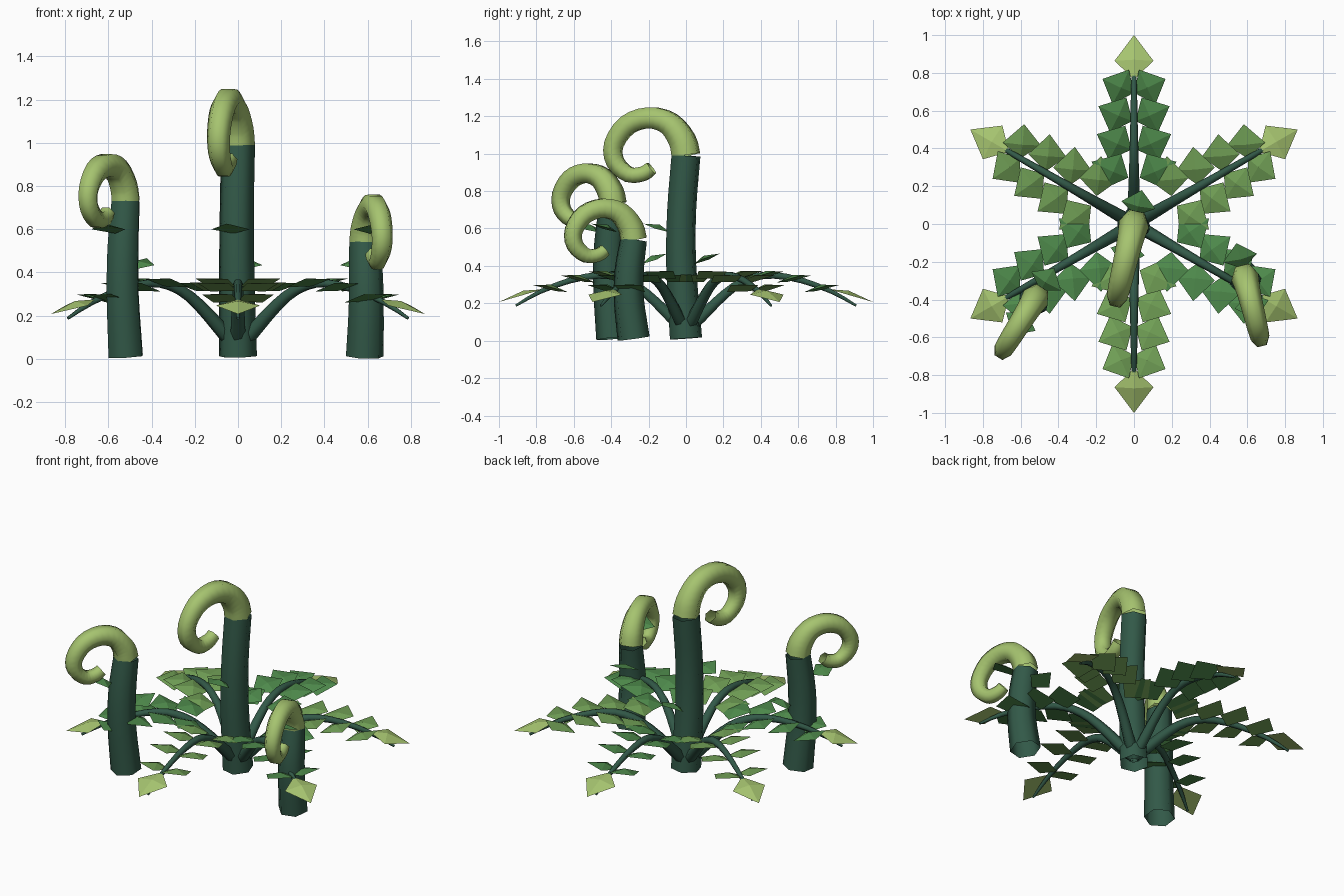
import bpy, bmesh, math
from mathutils import Vector

if "Cube" in bpy.data.objects:
    bpy.data.objects.remove(bpy.data.objects["Cube"])

def mat(name, rgb):
    m = bpy.data.materials.new(name)
    m.diffuse_color = (*rgb, 1)
    m.use_nodes = True
    m.node_tree.nodes["Principled BSDF"].inputs["Base Color"].default_value = m.diffuse_color
    return m

DARK = mat("stem_green", (0.032, 0.10, 0.065))
LIME = mat("young_lime", (0.38, 0.55, 0.16))
MID = mat("leaf_green", (0.075, 0.25, 0.07))
LIGHT = mat("leaf_light_green", (0.16, 0.34, 0.09))
UP = Vector((0, 0, 1))

def finish(bm, name, material):
    me = bpy.data.meshes.new(name)
    bm.to_mesh(me)
    bm.free()
    me.materials.append(material)
    ob = bpy.data.objects.new(name, me)
    bpy.context.collection.objects.link(ob)
    return ob

def smooth_path(pts, steps):
    """Catmull-Rom through (u, v, radius) points."""
    p = [Vector(q) for q in pts]
    p = [2 * p[0] - p[1]] + p + [2 * p[-1] - p[-2]]
    out = []
    for i in range(1, len(p) - 2):
        a, b, c, d = p[i - 1:i + 3]
        for k in range(steps):
            t = k / steps
            out.append(0.5 * (2 * b + (c - a) * t + (2 * a - 5 * b + 4 * c - d) * t * t
                              + (3 * b - a - 3 * c + d) * t ** 3))
    return out + [p[-2]]

def tube(name, origin, heading, pts, material, steps=3, sides=6):
    """Sweep an open-ended polygon along a path in the vertical plane through heading."""
    h = Vector((math.cos(heading), math.sin(heading), 0))
    n = UP.cross(h)
    path = smooth_path(pts, steps)
    bm = bmesh.new()
    rings = []
    for i, q in enumerate(path):
        d = path[min(i + 1, len(path) - 1)] - path[max(i - 1, 0)]
        t = (h * d.x + UP * d.y).normalized()
        w = t.cross(n)
        c = Vector(origin) + h * q.x + UP * q.y
        rings.append([bm.verts.new(c + q.z * (n * math.cos(a) + w * math.sin(a)))
                      for a in (2 * math.pi * k / sides for k in range(sides))])
    for r0, r1 in zip(rings, rings[1:]):
        for k in range(sides):
            j = (k + 1) % sides
            bm.faces.new((r0[k], r0[j], r1[j], r1[k])).smooth = True
    return finish(bm, name, material)

def leaf(bm, base, along, up, length, half, rise=0.022):
    """Kite-shaped leaflet: four facets around a raised centre, flat underside."""
    along = along.normalized()
    side = up.cross(along).normalized()
    up = along.cross(side)
    mid = base + along * length * 0.42
    ring = [bm.verts.new(v) for v in
            (base, mid - side * half, base + along * length, mid + side * half)]
    top = bm.verts.new(mid + up * rise)
    for k in range(4):
        bm.faces.new((ring[k], ring[(k + 1) % 4], top))
    bm.faces.new(ring[::-1])

# curled young shoots: (distance along heading, height, radius)
CURL = [(0, 0, .08), (.02, .08, .077), (.09, .168, .069), (.2, .198, .064),
        (.315, .16, .06), (.388, .06, .055), (.38, -.035, .052), (.307, -.1, .047),
        (.23, -.095, .044), (.185, -.065, .04)]
SHOOTS = [("tall", (0, 0), -103, .99, 1.02), ("left", (-.52, -.39), -122, .73, .84),
          ("right", (.587, -.28), -76, .54, .85)]
for label, (x, y), deg, height, s in SHOOTS:
    a = math.radians(deg)
    o = (x, y, 0)
    k = 0.5 + s / 2
    tube(f"{label}_shoot_stem", o, a,
         [(0, .012, .09), (.026, height * .4, .084), (.024, height * .7, .081),
          (0, height, .08 * k)], DARK)
    tube(f"{label}_shoot_curl", o, a,
         [(u * s, height + v * s, r * k) for u, v, r in CURL], LIME)
    # two small leaves on each shoot
    bm = bmesh.new()
    for z, turn, out, lift in ((.58, 0, .09, .32), (.41, math.pi, .045, .4)):
        d = Vector((math.cos(a + turn), math.sin(a + turn), 0))
        leaf(bm, Vector((x, y, z)) + d * out, d + UP * lift, UP, .15, .092)
    finish(bm, f"{label}_shoot_leaves", MID)

# six arching fronds
RIB = [(0, .055, .036), (.08, .125, .034), (.16, .205, .031), (.26, .29, .027),
       (.36, .338, .024), (.47, .35, .021), (.62, .322, .018), (.78, .262, .014),
       (.91, .187, .007)]
# leaflet pairs: (radius of base, height, lateral start, length)
PAIRS = [(.245, .315, .03, .215), (.395, .335, .012, .205),
         (.545, .315, .008, .2), (.695, .265, .0, .185)]
for i in range(6):
    a = math.radians(90 - 60 * i)
    h = Vector((math.cos(a), math.sin(a), 0))
    n = UP.cross(h)
    tube(f"frond_rib_{i + 1}", (0, 0, 0), a, RIB, DARK, steps=2)
    bm = bmesh.new()
    t = (h + UP * .2).normalized()
    for r, z, off, length in PAIRS:
        for sgn in (-1, 1):
            lat = n * sgn
            d = t * math.sin(math.radians(24)) + lat * math.cos(math.radians(24)) + UP * .1
            leaf(bm, h * r + UP * z + lat * off, d, t.cross(n), length, .103)
    finish(bm, f"frond_leaflets_{i + 1}", MID if i % 2 == 0 else LIGHT)
    bm = bmesh.new()
    leaf(bm, h * .765 + UP * .275, h * .235 - UP * .068, UP, .245, .103)
    finish(bm, f"frond_tip_{i + 1}", LIME)
